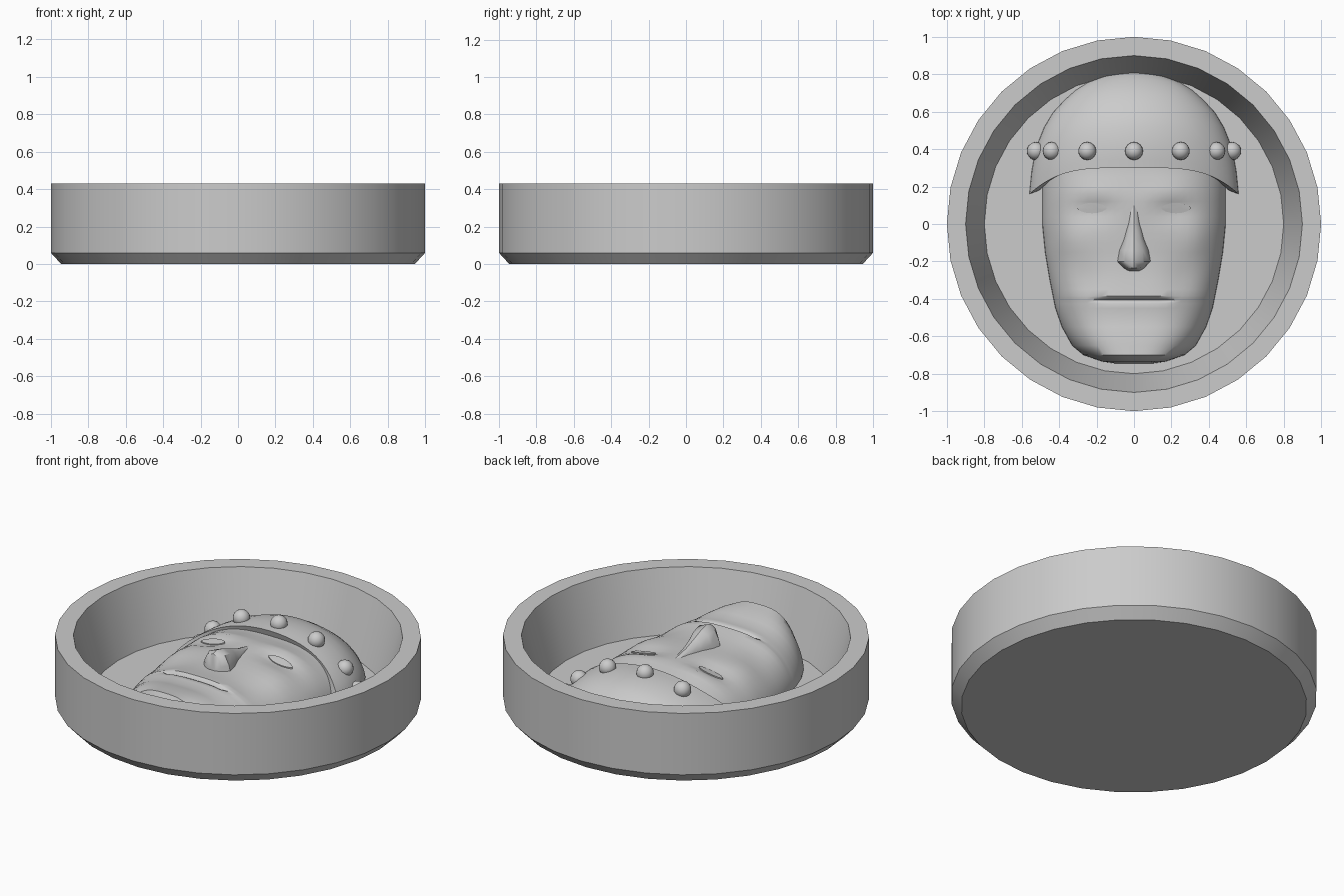
import bpy, bmesh, math

if "Cube" in bpy.data.objects:
    bpy.data.objects.remove(bpy.data.objects["Cube"])

FLOOR = 0.07
stone = bpy.data.materials.new("grey_stone")
stone.diffuse_color = (0.6, 0.6, 0.6, 1)
stone.use_nodes = True
stone.node_tree.nodes["Principled BSDF"].inputs["Base Color"].default_value = stone.diffuse_color


def lerp(table, v):
    """Linear lookup in a table of (key, value) with ascending keys."""
    if v <= table[0][0]:
        return table[0][1]
    for (a, p), (b, q) in zip(table, table[1:]):
        if v <= b:
            return p + (q - p) * (v - a) / (b - a)
    return table[-1][1]


def finish(name, bm, angle=35):
    bmesh.ops.remove_doubles(bm, verts=bm.verts, dist=0.0005)
    bmesh.ops.recalc_face_normals(bm, faces=bm.faces)
    me = bpy.data.meshes.new(name)
    bm.to_mesh(me)
    bm.free()
    ob = bpy.data.objects.new(name, me)
    bpy.context.collection.objects.link(ob)
    me.materials.append(stone)
    bpy.ops.object.select_all(action='DESELECT')
    ob.select_set(True)
    bpy.context.view_layer.objects.active = ob
    bpy.ops.object.shade_smooth_by_angle(angle=math.radians(angle))
    return ob


def loft(name, rows, angle=35, closed=False, cap=False):
    """Skin a list of point rows with quads."""
    bm = bmesh.new()
    vs = [[bm.verts.new(p) for p in row] for row in rows]
    n = len(rows[0])
    for a, b in zip(vs, vs[1:]):
        for i in range(n if closed else n - 1):
            j = (i + 1) % n
            bm.faces.new((a[i], a[j], b[j], b[i]))
    if cap:
        bm.faces.new(vs[0])
        bm.faces.new(vs[-1])
    return finish(name, bm, angle)


# Dish: chamfered foot, thick rim, sloping inner wall and flat floor
profile = [(0.945, 0), (1, 0.06), (1, 0.43), (0.9, 0.43), (0.8, FLOOR)]
loft("dish", [[(r * math.cos(k * math.pi / 16), r * math.sin(k * math.pi / 16), z)
               for k in range(32)] for r, z in profile], 30, closed=True, cap=True)

# Face: half width and crest height along y, with sculpted bumps
WIDTH = [(-.745, .10), (-.735, .17), (-.70, .27), (-.65, .33), (-.55, .385), (-.45, .42),
         (-.3, .45), (-.15, .475), (0, .49), (.35, .49)]
CREST = [(-.745, FLOOR), (-.735, .29), (-.70, .355), (-.6, .345), (-.5, .325), (-.42, .33),
         (-.38, .338), (-.3, .325), (-.2, .32), (0, .33), (.08, .335), (.15, .335), (.3, .312)]
# x, y, radius x, radius y, height: eye sockets, cheekbones, cheeks, brows
BUMPS = [(.22, .07, .11, .06, -.028), (.35, -.08, .09, .08, .016),
         (.26, -.3, .08, .1, -.012), (.2, .17, .12, .035, .01)]


def face_z(x, y):
    t = min(1, abs(x) / lerp(WIDTH, y))
    side = (1 - t ** 3) ** 0.6
    z = FLOOR + (lerp(CREST, y) - FLOOR) * side
    for bx, by, rx, ry, h in BUMPS:
        z += side * h * math.exp(-((abs(x) - bx) / rx) ** 2 - ((y - by) / ry) ** 2)
    # mouth slit
    if abs(x) < 0.19:
        z -= 0.022 * math.exp(-((y + 0.405) / 0.009) ** 2)
    return z


ys = [-.745, -.735, -.72, -.70, -.65, -.6, -.55, -.5, -.45, -.425, -.415, -.405, -.395, -.385,
      -.35, -.3, -.25, -.2, -.15, -.1, -.05, 0, .04, .08, .12, .16, .2, .25, .3, .35]
ts = [math.sin(math.radians(a)) for a in range(-90, 91, 6)]
loft("face", [[(t * lerp(WIDTH, y), y, face_z(t * lerp(WIDTH, y), y)) for t in ts] for y in ys], 40)

# Nose: y, half width, crest height; facetted wedge with a blunt tip
nose = [(.10, .025, .335), (.0, .04, .355), (-.08, .06, .385), (-.14, .085, .41),
        (-.20, .095, .425), (-.235, .06, .415), (-.252, .035, .33)]
section = [(-1, 0), (-.85, .45), (-.55, .85), (0, 1), (.55, .85), (.85, .45), (1, 0)]
loft("nose", [[(w * u, y, .29 + (z - .29) * v) for u, v in section] for y, w, z in nose],
     40, cap=True)

# Eyes: thin almond plates resting in the sockets
for side, name in ((-1, "left_eye"), (1, "right_eye")):
    bm = bmesh.new()
    cx, cy, n = 0.225 * side, 0.085, 16
    rings = []
    for scale, lift in ((1, -.01), (1, .008), (.5, .011)):
        ring = []
        for k in range(n):
            a = 2 * math.pi * k / n
            x = cx + .08 * scale * math.cos(a)
            y = cy + .028 * scale * math.sin(a) * abs(math.sin(a)) ** .3
            ring.append(bm.verts.new((x, y, face_z(x, y) + lift)))
        rings.append(ring)
    for a, b in zip(rings, rings[1:]):
        for k in range(n):
            bm.faces.new((a[k], a[(k + 1) % n], b[(k + 1) % n], b[k]))
    bm.faces.new(rings[-1])
    finish(name, bm)

# Helmet: domed cap whose front edge sweeps down at the temples, with a turned-in lip
CAP_W = [(.15, .56), (.3, .545), (.4, .525), (.5, .49), (.6, .43), (.7, .335), (.76, .24),
         (.8, .13), (.82, .02)]
CAP_H = [(.15, .33), (.3, .348), (.4, .352), (.5, .342), (.6, .31), (.7, .24), (.76, .175),
         (.8, .115), (.82, FLOOR)]
angles = [math.radians(a) for a in range(-90, 91, 6)]


def cap_point(a, s, shrink=0.0):
    y0 = .30 - .14 * abs(math.sin(a)) ** 4
    y = y0 + s * (.82 - y0)
    w, h = lerp(CAP_W, y) - shrink, lerp(CAP_H, y) - FLOOR - shrink
    return (w * math.sin(a), y, FLOOR + h * max(0, math.cos(a)) ** 1.15)


steps = [0, .08, .18, .3, .42, .54, .66, .76, .84, .9, .95, .98, 1]
loft("helmet", [[cap_point(a, .03, .05) for a in angles]] +
     [[cap_point(a, s) for a in angles] for s in steps], 40)

# Round studs along the helmet band
studs = [(0, .358)] + [(s * x, z) for x, z in ((.25, .325), (.44, .205), (.525, .1)) for s in (-1, 1)]
for i, (x, z) in enumerate(studs):
    bm = bmesh.new()
    bmesh.ops.create_uvsphere(bm, u_segments=16, v_segments=10, radius=.048)
    bmesh.ops.translate(bm, vec=(x, .39, z), verts=bm.verts)
    finish(f"stud_{i + 1}", bm, 40)
